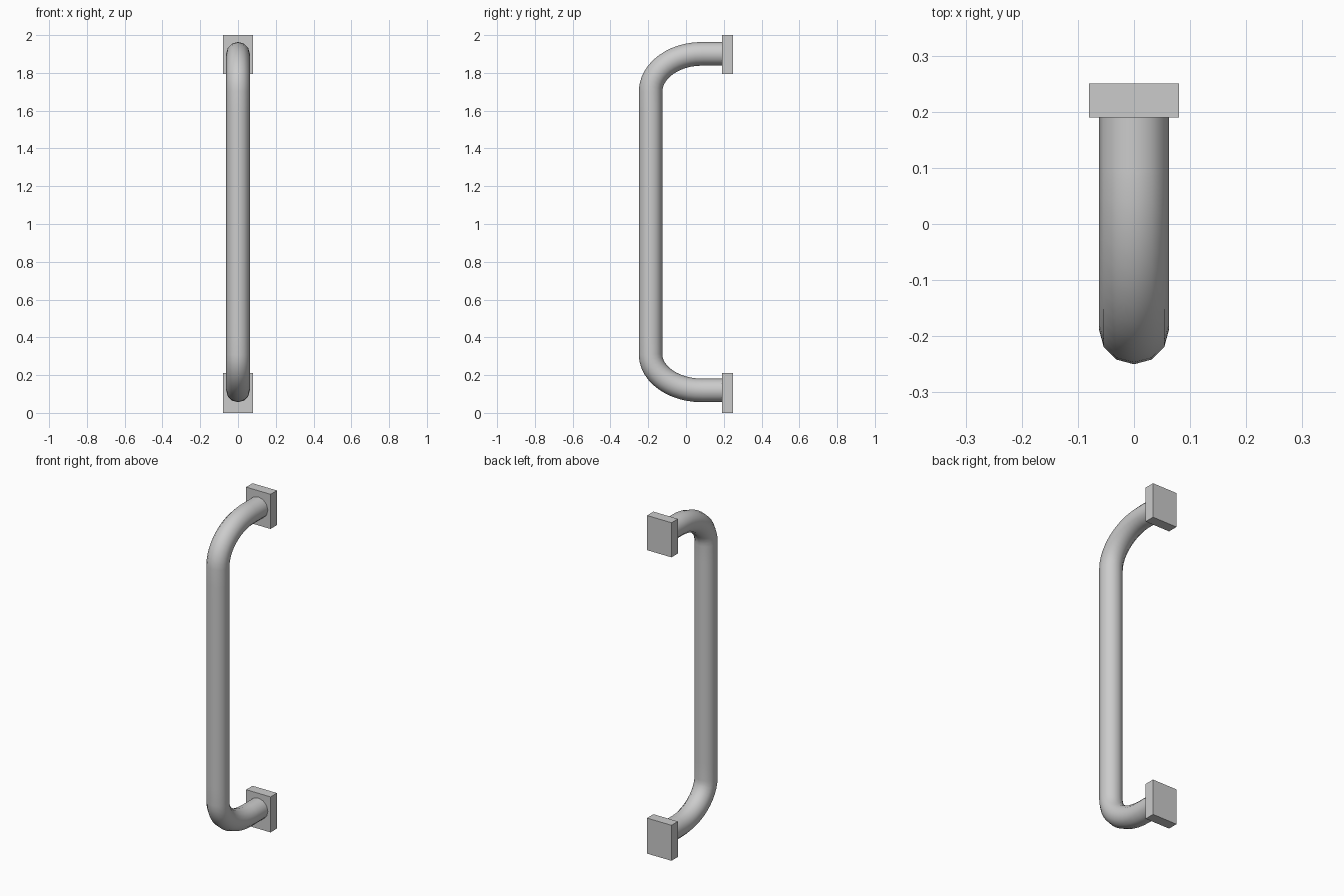
import bpy

if "Cube" in bpy.data.objects:
    bpy.data.objects.remove(bpy.data.objects["Cube"])

TUBE_R = 0.0625
Y_FRONT = -0.1875      # centre line of the vertical grip
Y_PLATE = 0.19         # front face of the mounting plates
Y_BEND = 0.085         # where the bends become horizontal
Z_LOW, Z_HIGH = 0.119, 1.901
BEND_LOW, BEND_HIGH = 0.31, 1.70
K = 0.552              # quarter-ellipse handle ratio


def add_plate(name, z0, z1):
    bpy.ops.mesh.primitive_cube_add(size=1, location=(0, (Y_PLATE + 0.25) / 2, (z0 + z1) / 2))
    ob = bpy.context.object
    ob.name = name
    ob.scale = (0.16, 0.25 - Y_PLATE, z1 - z0)
    bpy.ops.object.transform_apply(location=False, rotation=False, scale=True)


# Mounting plates
add_plate("lower_mounting_plate", 0.0, 0.21)
add_plate("upper_mounting_plate", 1.795, 2.0)

# Bent tube: (y, z) of each point, with left and right handles
dy = (Y_BEND - Y_FRONT) * K
dl = (BEND_LOW - Z_LOW) * K
dh = (Z_HIGH - BEND_HIGH) * K
end = Y_PLATE + 0.01
path = [
    ((end, Z_LOW), (end, Z_LOW), (end - 0.03, Z_LOW)),
    ((Y_BEND, Z_LOW), (Y_BEND + 0.03, Z_LOW), (Y_BEND - dy, Z_LOW)),
    ((Y_FRONT, BEND_LOW), (Y_FRONT, BEND_LOW - dl), (Y_FRONT, BEND_LOW + 0.4)),
    ((Y_FRONT, BEND_HIGH), (Y_FRONT, BEND_HIGH - 0.4), (Y_FRONT, BEND_HIGH + dh)),
    ((Y_BEND, Z_HIGH), (Y_BEND - dy, Z_HIGH), (Y_BEND + 0.03, Z_HIGH)),
    ((end, Z_HIGH), (end - 0.03, Z_HIGH), (end, Z_HIGH)),
]
curve = bpy.data.curves.new("handle_tube", 'CURVE')
curve.dimensions = '3D'
curve.bevel_depth = TUBE_R
curve.bevel_resolution = 4     # twelve sides
curve.resolution_u = 12
curve.use_fill_caps = True
spline = curve.splines.new('BEZIER')
spline.bezier_points.add(len(path) - 1)
for p, (co, left, right) in zip(spline.bezier_points, path):
    p.handle_left_type = p.handle_right_type = 'FREE'
    p.co = (0, *co)
    p.handle_left = (0, *left)
    p.handle_right = (0, *right)
tube = bpy.data.objects.new("handle_tube", curve)
bpy.context.collection.objects.link(tube)

# Turn the tube into a smooth mesh
bpy.ops.object.select_all(action='DESELECT')
tube.select_set(True)
bpy.context.view_layer.objects.active = tube
bpy.ops.object.convert(target='MESH')
bpy.ops.object.shade_smooth_by_angle(angle=0.7)
